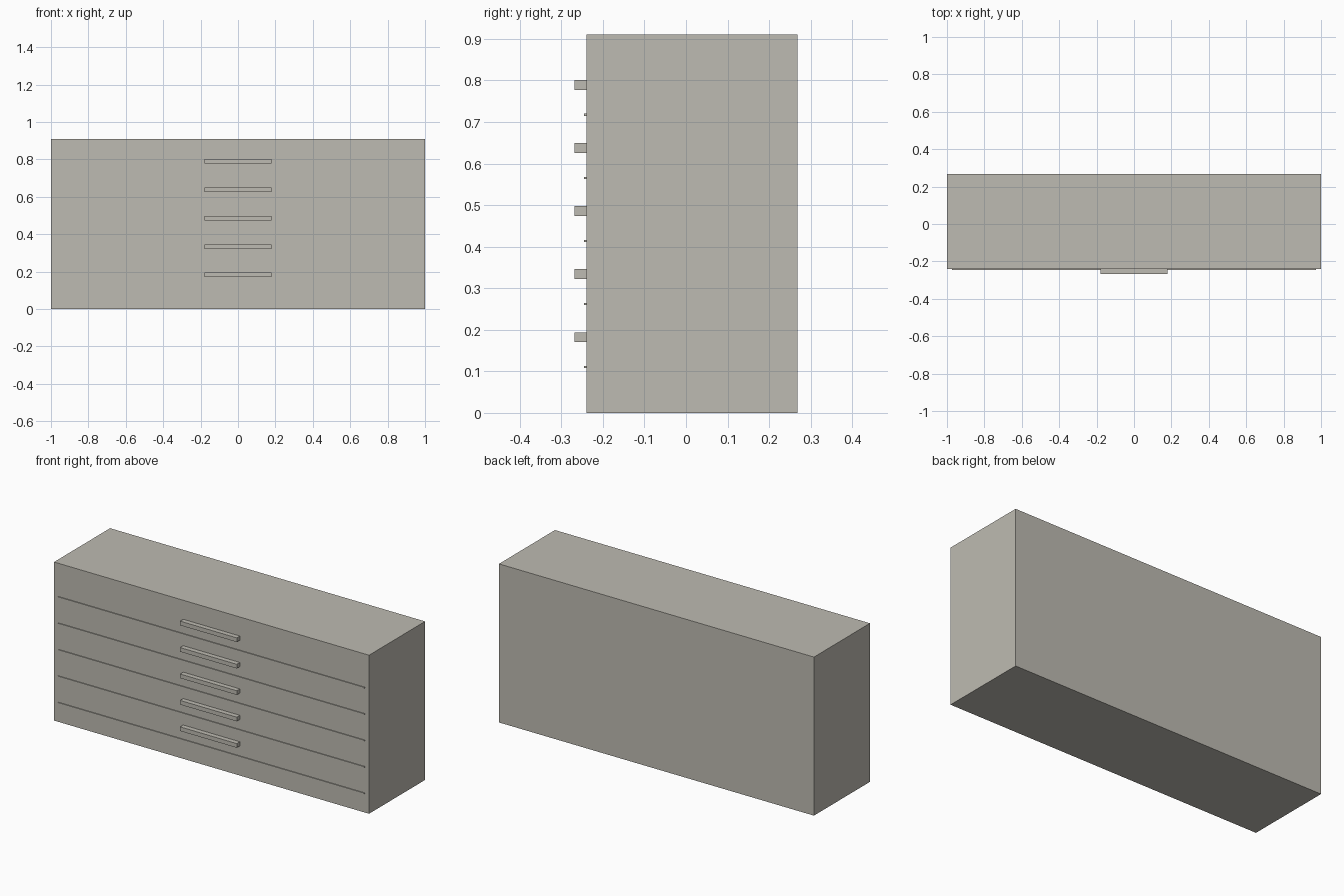
import bpy

default = bpy.data.objects.get("Cube")
if default:
    bpy.data.objects.remove(default, do_unlink=True)

WIDTH, HEIGHT = 2.0, 0.91
FRONT, BACK = -0.24, 0.268
DRAWERS, PITCH = 5, 0.1517

paint = bpy.data.materials.new("warm_grey")
paint.use_nodes = True
colour = (0.515, 0.497, 0.445, 1)
paint.diffuse_color = colour
paint.node_tree.nodes["Principled BSDF"].inputs["Base Color"].default_value = colour


def box(name, width, y0, y1, z0, z1):
    """Box centred on x, spanning the given depth and height."""
    bpy.ops.mesh.primitive_cube_add(size=1, location=(0, (y0 + y1) / 2, (z0 + z1) / 2))
    obj = bpy.context.object
    obj.name = name
    obj.scale = (width, y1 - y0, z1 - z0)
    bpy.ops.object.transform_apply(location=False, rotation=False, scale=True)
    obj.data.materials.append(paint)
    return obj


# Cabinet body
box("cabinet_body", WIDTH, FRONT, BACK, 0, HEIGHT)

# One handle and one thin divider strip per drawer
for i in range(DRAWERS):
    z = i * PITCH
    box(f"drawer_handle_{i + 1}", 0.36, -0.268, FRONT, z + 0.17, z + 0.194)
    box(f"drawer_divider_{i + 1}", 1.946, FRONT - 0.005, FRONT, z + 0.108, z + 0.113)
